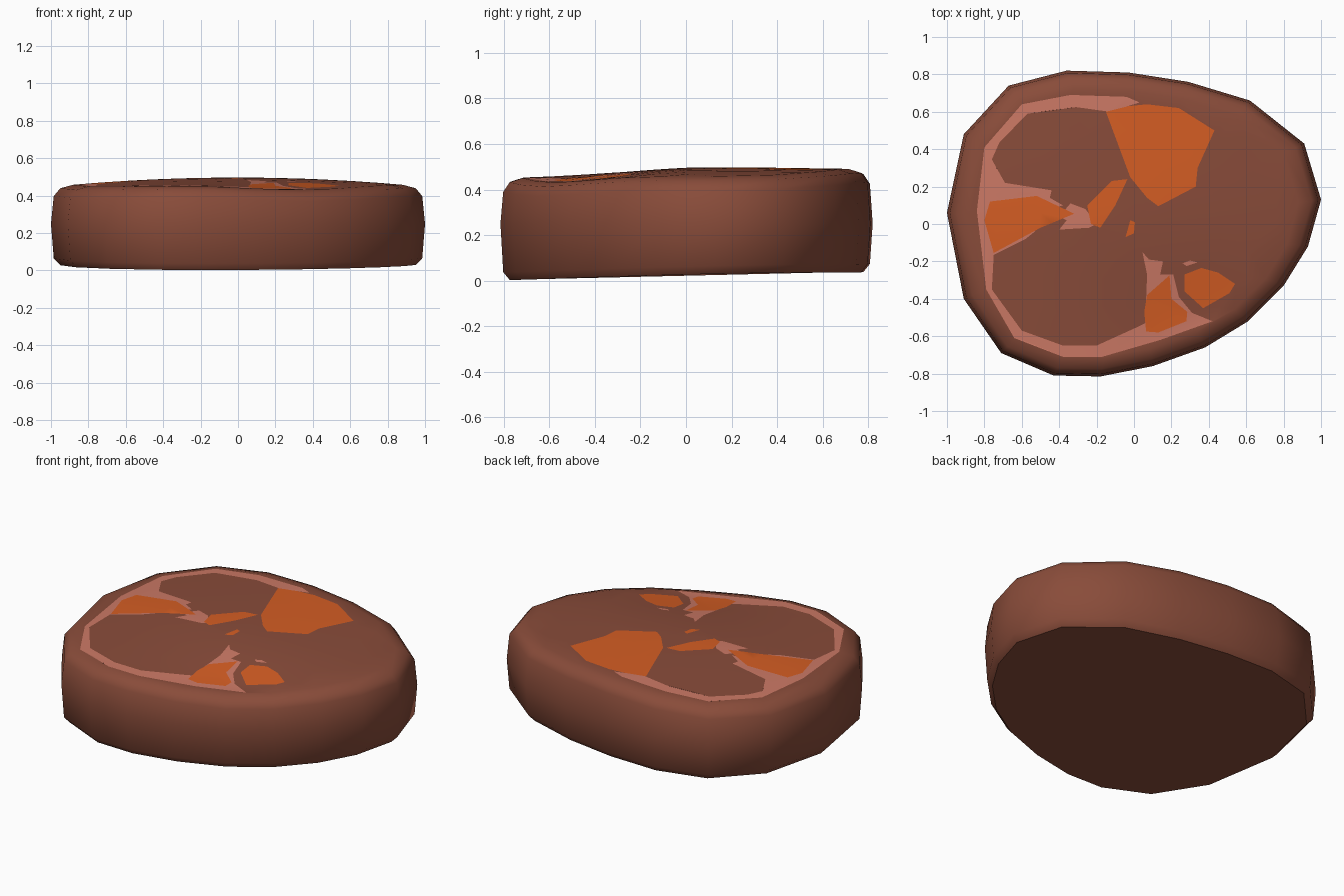
import bpy, bmesh, math
from mathutils import Vector
from mathutils.geometry import delaunay_2d_cdt

if "Cube" in bpy.data.objects:
    bpy.data.objects.remove(bpy.data.objects["Cube"])


def material(name, rgb):
    m = bpy.data.materials.new(name)
    m.diffuse_color = (*rgb, 1.0)
    m.use_nodes = True
    m.node_tree.nodes["Principled BSDF"].inputs["Base Color"].default_value = m.diffuse_color
    return m


# Outline of the slab seen from above
OUTLINE = [(1.0, .13), (.91, .43), (.62, .66), (.29, .76), (-.03, .81), (-.36, .82),
           (-.67, .74), (-.91, .48), (-1.0, .06), (-.91, -.40), (-.71, -.69),
           (-.43, -.81), (-.18, -.815), (.10, -.76), (.38, -.66), (.61, -.52),
           (.80, -.33), (.93, -.12)]

# Fat band and fat seams on the cut face
FAT = [
    [(.03, .65), (-.04, .68), (-.34, .69), (-.60, .64), (-.80, .41), (-.84, .07),
     (-.79, -.35), (-.64, -.61), (-.38, -.71), (-.17, -.71), (.14, -.62), (.42, -.52),
     (.31, -.475), (.24, -.39), (.21, -.27), (.14, -.27), (.155, -.20), (.08, -.19),
     (.045, -.15), (.07, -.27), (.06, -.53), (.02, -.55), (-.20, -.65), (-.38, -.65),
     (-.60, -.57), (-.76, -.35), (-.75, -.165), (-.58, -.08), (-.53, -.04), (-.50, .06),
     (-.38, .10), (-.45, .14), (-.44, .18), (-.69, .22), (-.76, .345), (-.72, .435),
     (-.57, .59), (-.31, .625), (-.13, .60)],
    [(-.40, .04), (-.34, .11), (-.26, .08), (-.20, 0), (-.24, -.02), (-.40, -.03), (-.36, .02)],
    [(.26, -.21), (.30, -.195), (.34, -.205), (.28, -.225)],
]

# Orange patches on the cut face
ORANGE = [
    [(-.75, -.155), (-.80, .02), (-.77, .12), (-.52, .15), (-.32, .055), (-.50, -.02)],
    [(-.035, .24), (-.12, .23), (-.25, .10), (-.23, 0), (-.18, -.02), (-.10, .10)],
    [(-.02, .02), (.005, .01), (0, -.05), (-.045, -.07)],
    [(-.15, .60), (-.03, .63), (.07, .64), (.24, .62), (.43, .50), (.34, .30),
     (.33, .20), (.13, .095), (.07, .14), (-.02, .25)],
    [(.27, -.27), (.36, -.235), (.45, -.26), (.54, -.32), (.51, -.37), (.37, -.45), (.27, -.36)],
    [(.19, -.275), (.20, -.40), (.285, -.47), (.28, -.52), (.13, -.58), (.065, -.575),
     (.055, -.47), (.07, -.38)],
]


def inside(x, y, poly):
    hit = False
    for (x1, y1), (x2, y2) in zip(poly, poly[1:] + poly[:1]):
        if (y1 > y) != (y2 > y) and x < (x2 - x1) * (y - y1) / (y2 - y1) + x1:
            hit = not hit
    return hit


def scaled(s):
    return [(x * s, y * s) for x, y in OUTLINE]


def top_z(x, y):
    dip = .035 * math.exp(-((x - .3) ** 2 / .25 + (y + .6) ** 2 / .12))
    return .497 - .05 * x * x - .045 * max(0, -y) - .015 * max(0, y - .3) - dip


def bottom_z(x, y):
    return max(0, .003 + .033 * (y + .75) / 1.5 + .008 * x * x)


bm = bmesh.new()

# Cut face: one triangulated sheet split along the patch borders
points, edges = [], []
for poly in [scaled(.88)] + FAT + ORANGE:
    n = len(points)
    points += [Vector(p) for p in poly]
    edges += [(n + i, n + (i + 1) % len(poly)) for i in range(len(poly))]
core = scaled(.82)
for i in range(-6, 7):
    for j in range(-5, 6):
        if inside(i * .15 + .011, j * .15 + .007, core):
            points.append(Vector((i * .15 + .011, j * .15 + .007)))
verts, _, faces, *_ = delaunay_2d_cdt(points, edges, [], 1, 1e-4)
sheet = [bm.verts.new((v.x, v.y, top_z(v.x, v.y))) for v in verts]
for f in faces:
    face = bm.faces.new([sheet[i] for i in f])
    c = face.calc_center_median()
    if any(inside(c.x, c.y, p) for p in ORANGE):
        face.material_index = 2
    elif any(inside(c.x, c.y, p) for p in FAT):
        face.material_index = 1

# Rounded side wall: rings as (scale, height function)
rings = [(.88, top_z),
         (.95, lambda x, y: top_z(x * .93, y * .93) - .018),
         (.985, lambda x, y: top_z(x * .9, y * .9) - .06),
         (1.0, lambda x, y: .25),
         (.985, lambda x, y: bottom_z(x, y) + .035),
         (.95, bottom_z)]
loops = [[bm.verts.new((x, y, z(x, y))) for x, y in scaled(s)] for s, z in rings]
count = len(OUTLINE)
for a, b in zip(loops, loops[1:]):
    for i in range(count):
        j = (i + 1) % count
        bm.faces.new((a[j], a[i], b[i], b[j]))

# Underside
bm.faces.new(loops[-1][::-1])

bmesh.ops.remove_doubles(bm, verts=bm.verts, dist=1e-4)
bmesh.ops.recalc_face_normals(bm, faces=bm.faces)
mesh = bpy.data.meshes.new("meat_slab")
bm.to_mesh(mesh)
bm.free()
slab = bpy.data.objects.new("meat_slab", mesh)
bpy.context.collection.objects.link(slab)
for m in (material("meat brown", (.25, .072, .042)),
          material("fat pink", (.60, .19, .13)),
          material("orange glaze", (.66, .11, .017))):
    mesh.materials.append(m)

bpy.context.view_layer.objects.active = slab
slab.select_set(True)
bpy.ops.object.shade_smooth_by_angle(angle=math.radians(42))
